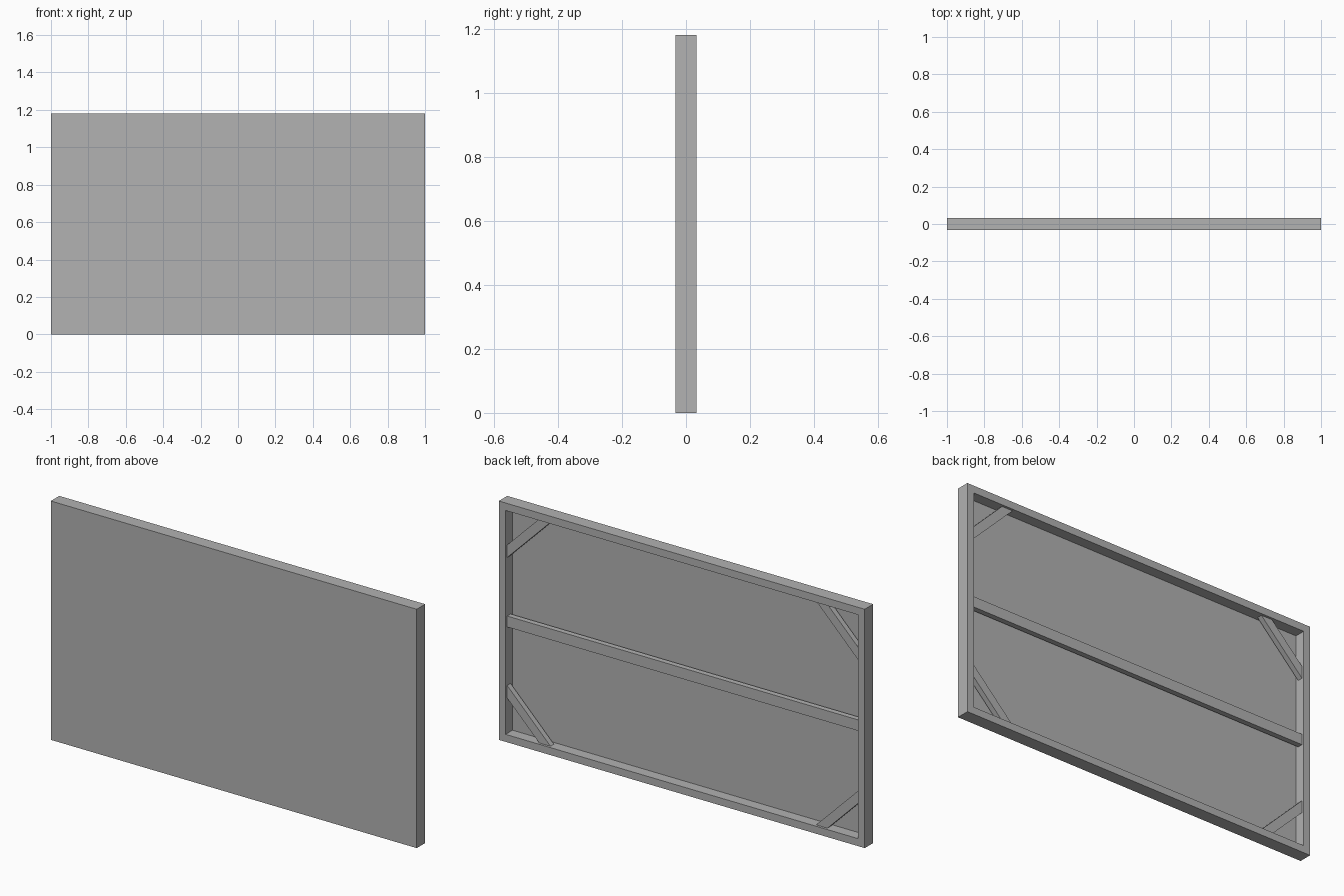
import bpy
import bmesh
from mathutils import Vector

W, H, D = 2.0, 1.18, 0.066        # overall size
RAIL, SKIN = 0.037, 0.012         # rail width, front panel thickness
BAR_BACK, BAR_FRONT = 0.021, -0.006
X_IN, Z_MID = W / 2 - RAIL, H / 2
Z_IN = Z_MID - RAIL               # half height of the opening

cube = bpy.data.objects.get("Cube")
if cube:
    bpy.data.objects.remove(cube, do_unlink=True)

grey = bpy.data.materials.new("plain_grey")
grey.use_nodes = True
grey.diffuse_color = (0.445, 0.445, 0.445, 1)
grey.node_tree.nodes["Principled BSDF"].inputs["Base Color"].default_value = grey.diffuse_color


def add_object(name, bm):
    bmesh.ops.recalc_face_normals(bm, faces=bm.faces)
    mesh = bpy.data.meshes.new(name)
    bm.to_mesh(mesh)
    bm.free()
    mesh.materials.append(grey)
    obj = bpy.data.objects.new(name, mesh)
    bpy.context.collection.objects.link(obj)
    return obj


def add_prism(name, outline, front, back):
    """Extrude an x-z outline from front to back."""
    bm = bmesh.new()
    face = bm.faces.new([bm.verts.new((x, front, z)) for x, z in outline])
    ext = bmesh.ops.extrude_face_region(bm, geom=[face])
    verts = [g for g in ext["geom"] if isinstance(g, bmesh.types.BMVert)]
    bmesh.ops.translate(bm, verts=verts, vec=(0, back - front, 0))
    return add_object(name, bm)


# Stretched panel with its hollow back
bm = bmesh.new()
bmesh.ops.create_cube(bm, size=1)
bmesh.ops.scale(bm, verts=bm.verts, vec=(W, D, H))
bmesh.ops.translate(bm, verts=bm.verts, vec=(0, 0, Z_MID))
bm.normal_update()
back = max(bm.faces, key=lambda f: f.calc_center_median().y)
bmesh.ops.inset_region(bm, faces=[back], thickness=RAIL, use_even_offset=True)
floor = bmesh.ops.extrude_discrete_faces(bm, faces=[back])["faces"][0]
bmesh.ops.translate(bm, verts=floor.verts, vec=Vector((0, SKIN - D, 0)))
add_object("framed_panel", bm)

# Horizontal bar across the middle of the back
half = 0.027
add_prism("middle_crossbar",
          [(-X_IN, Z_MID - half), (X_IN, Z_MID - half),
           (X_IN, Z_MID + half), (-X_IN, Z_MID + half)],
          BAR_FRONT, BAR_BACK)

# Diagonal braces in the four corners
NEAR, FAR = 0.175, 0.237
for side, sx in (("left", 1), ("right", -1)):
    for level, sz in (("top", 1), ("bottom", -1)):
        legs = [(NEAR, 0), (FAR, 0), (0, FAR), (0, NEAR)]
        outline = [(sx * (X_IN - a), Z_MID + sz * (Z_IN - b)) for a, b in legs]
        add_prism(f"{level}_{side}_corner_brace", outline, BAR_FRONT, BAR_BACK)
